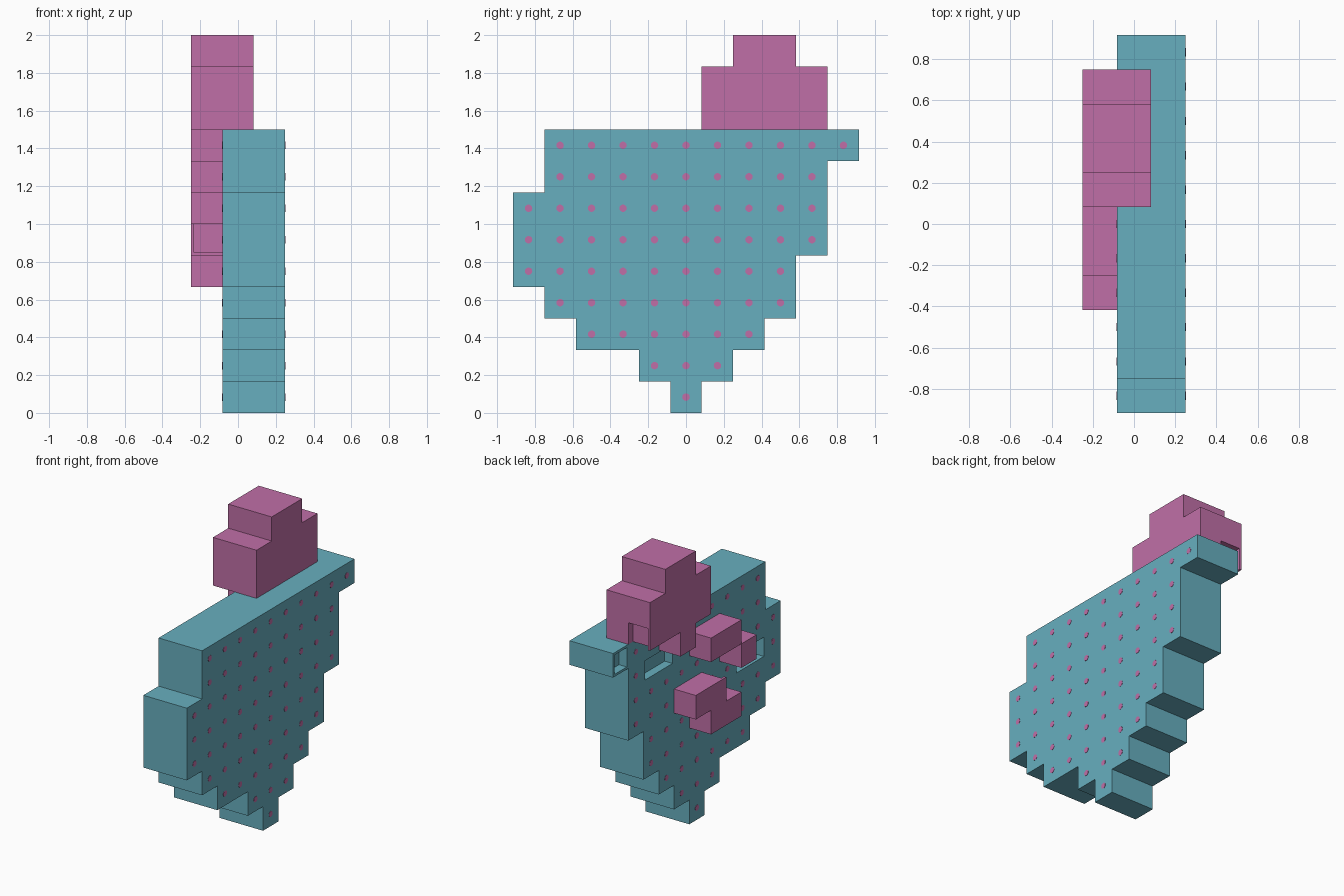
import bpy, bmesh, math
from mathutils import Matrix

if "Cube" in bpy.data.objects:
    bpy.data.objects.remove(bpy.data.objects["Cube"], do_unlink=True)

U = 1 / 6            # one grid cell
X = (-1.5 * U, -0.5 * U, 0.5 * U, 1.5 * U)   # layer borders


def material(name, rgb):
    m = bpy.data.materials.new(name)
    m.use_nodes = True
    m.diffuse_color = (*rgb, 1)
    bsdf = next(n for n in m.node_tree.nodes if n.type == 'BSDF_PRINCIPLED')
    bsdf.inputs["Base Color"].default_value = (*rgb, 1)
    return m


teal = material("teal", (0.137, 0.428, 0.522))
pink = material("pink", (0.527, 0.159, 0.386))


def finish(name, bm, mat):
    bmesh.ops.recalc_face_normals(bm, faces=bm.faces)
    me = bpy.data.meshes.new(name)
    bm.to_mesh(me)
    bm.free()
    me.materials.append(mat)
    ob = bpy.data.objects.new(name, me)
    bpy.context.collection.objects.link(ob)
    return ob


def stepped(name, first_row, spans, x0, x1, mat):
    """Solid stepped slab: one (first, last) cell span for each row, going up."""
    right, left = [], []
    for i, (a, b) in enumerate(spans):
        for z in ((first_row + i) * U, (first_row + i + 1) * U):
            right.append(((b + 0.5) * U, z))
            left.append(((a - 0.5) * U, z))
    pts = []
    for p in right + left[::-1]:
        if not pts or math.dist(p, pts[-1]) > 1e-5:
            pts.append(p)
    bm = bmesh.new()
    face = bm.faces.new([bm.verts.new((x0, y, z)) for y, z in pts])
    ext = bmesh.ops.extrude_face_region(bm, geom=[face], use_keep_orig=True)
    moved = [v for v in ext["geom"] if isinstance(v, bmesh.types.BMVert)]
    bmesh.ops.translate(bm, verts=moved, vec=(x1 - x0, 0, 0))
    return finish(name, bm, mat)


def carve(target, lo, hi):
    """Cut a box-shaped pocket from the target."""
    bm = bmesh.new()
    size = [h - l for l, h in zip(lo, hi)]
    mid = [(l + h) / 2 for l, h in zip(lo, hi)]
    bmesh.ops.create_cube(bm, size=1, matrix=Matrix.Translation(mid) @ Matrix.Diagonal((*size, 1)))
    cutter = finish("pocket_cutter", bm, target.data.materials[0])
    cutter.hide_render = True
    mod = target.modifiers.new("pocket", 'BOOLEAN')
    mod.operation = 'DIFFERENCE'
    mod.solver = 'EXACT'
    mod.object = cutter
    bpy.context.view_layer.objects.active = target
    bpy.ops.object.modifier_apply(modifier=mod.name)
    bpy.data.objects.remove(cutter, do_unlink=True)


# Main stepped body
body_rows = [(0, 0), (-1, 1), (-3, 2), (-4, 3), (-5, 3), (-5, 4), (-5, 4), (-4, 4), (-4, 5)]
body = stepped("body", 0, body_rows, X[1], X[3], teal)

# Shallow sockets in the body's right face: row, first cell, last cell, depth
sockets = [(8, 5, 5, 0.06), (7, 2, 3, 0.06), (5, -4, -3, 0.10)]
R = 0.1 * U
for row, a, b, depth in sockets:
    carve(body, (X[1] - 0.05, (a - 0.5) * U + R, row * U + R),
          (X[1] + depth, (b + 0.5) * U - R, (row + 1) * U - R))

# Upper block and the tabs on the right side
head = stepped("upper_block", 9, [(1, 4), (1, 4), (2, 3)], X[0], X[2], pink)
stepped("upper_block_tab", 8, [(2, 2)], X[0], X[1], pink)
stepped("middle_tab", 7, [(-1, 0)], X[0], X[1], pink)
stepped("middle_tab_step", 6, [(-2, -2)], X[0], X[1], pink)
lower = stepped("lower_tab", 4, [(-1, 0), (0, 1)], X[0], X[1], pink)

# Small recesses in the pink parts
carve(head, (X[0] + R, 4.5 * U - 0.05, 9 * U - 0.05), (X[1], 4.5 * U + 0.05, 10 * U - R))
carve(lower, (X[0] + R, -0.5 * U - 0.05, 5 * U + R), (X[1] + 0.05, -0.5 * U + 0.03, 6 * U + 0.05))

# Round dots at every cell, on both broad faces
for name, x in (("left_dots", X[3]), ("right_dots", X[1])):
    bm = bmesh.new()
    for row, (a, b) in enumerate(body_rows):
        for k in range(a, b + 1):
            if x == X[1] and any(row == s[0] and s[1] <= k <= s[2] for s in sockets):
                continue
            place = Matrix.Translation((x, k * U, (row + 0.5) * U)) @ Matrix.Rotation(math.pi / 2, 4, 'Y')
            bmesh.ops.create_cone(bm, cap_ends=True, segments=12, radius1=0.02,
                                  radius2=0.02, depth=0.004, matrix=place)
    finish(name, bm, pink)
